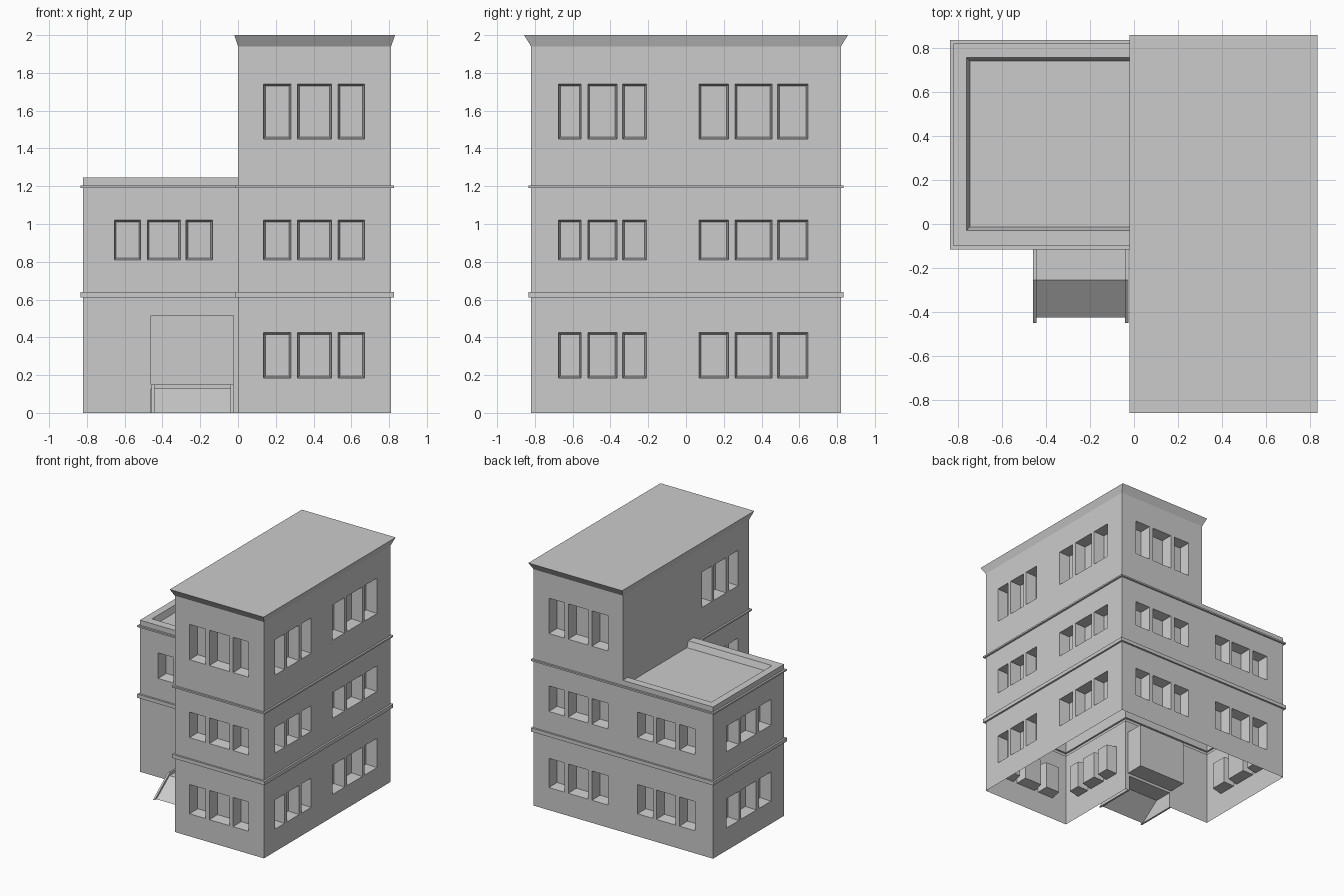
import bpy, bmesh
from mathutils import Vector

if "Cube" in bpy.data.objects:
    bpy.data.objects.remove(bpy.data.objects["Cube"])

X_L, X_M, X_R = -0.82, 0.0, 0.81          # wing left, junction, tower right
Y_F, Y_W, Y_B = -0.82, -0.10, 0.82        # tower front, wing front, back
Z_WING, Z_TOWER = 1.245, 1.94
BANDS = [(0.61, 0.64), (1.19, 1.203)]
FLOORS = [(0.185, 0.425), (0.81, 1.02), (1.45, 1.74)]
TOWER_X = [(0.135, 0.28), (0.315, 0.495), (0.53, 0.67)]
WING_X = [(-0.655, -0.515), (-0.48, -0.305), (-0.275, -0.135)]
SIDE_F = [(-0.675, -0.555), (-0.52, -0.365), (-0.335, -0.21)]
SIDE_B = [(0.07, 0.225), (0.26, 0.455), (0.485, 0.645)]
DOOR = (-0.46, -0.025, 0.15, 0.515)


def face(bm, *pts):
    bm.faces.new([bm.verts.new(p) for p in pts])


def finish(bm, name, recalc=False):
    bmesh.ops.remove_doubles(bm, verts=bm.verts, dist=1e-5)
    if recalc:
        bmesh.ops.recalc_face_normals(bm, faces=bm.faces)
    me = bpy.data.meshes.new(name)
    bm.to_mesh(me)
    bm.free()
    ob = bpy.data.objects.new(name, me)
    bpy.context.collection.objects.link(ob)
    return ob


def windows(spans, floors):
    return [(a, b, z0, z1, 0.09, 0.01) for a, b in spans for z0, z1 in floors]


def wall(bm, a, b, z0, z1, holes=(), gaps=()):
    """Single-skin wall from a to b (outside on the right), with recesses and gaps."""
    a, b = Vector((*a, 0)), Vector((*b, 0))
    d = (b - a).normalized()
    n = d.cross(Vector((0, 0, 1)))
    ax = 0 if abs(d.x) > 0.5 else 1
    length = (b - a).length

    def local(r):
        u = sorted((c - a[ax]) * d[ax] for c in r[:2])
        return (*u, *r[2:])

    def P(u, z, depth=0):
        return a + d * u - n * depth + Vector((0, 0, z))

    holes = [local(h) for h in holes]
    gaps = [local(g) for g in gaps] + [(-1, 9, lo, hi) for lo, hi in BANDS if z0 <= lo]
    rects = holes + gaps
    us = sorted({0, length} | {round(u, 5) for r in rects for u in r[:2] if 0 < u < length})
    zs = sorted({z0, z1} | {z for r in rects for z in r[2:4] if z0 < z < z1})
    for u0, u1 in zip(us, us[1:]):
        for w0, w1 in zip(zs, zs[1:]):
            cu, cz = (u0 + u1) / 2, (w0 + w1) / 2
            if not any(r[0] < cu < r[1] and r[2] < cz < r[3] for r in rects):
                face(bm, P(u0, w0), P(u1, w0), P(u1, w1), P(u0, w1))
    for u0, u1, w0, w1, dep, t in holes:
        o = [P(u0, w0), P(u1, w0), P(u1, w1), P(u0, w1)]
        i = [P(u0 + t, w0 + t, dep), P(u1 - t, w0 + t, dep),
             P(u1 - t, w1 - t, dep), P(u0 + t, w1 - t, dep)]
        face(bm, *i)
        for k in range(4):
            m = (k + 1) % 4
            face(bm, o[k], o[m], i[m], i[k])


def rect(x0, y0, x1, y1, z):
    return [Vector(p) for p in ((x0, y0, z), (x1, y0, z), (x1, y1, z), (x0, y1, z))]


# Tower walls, open underneath
bm = bmesh.new()
wall(bm, (X_M, Y_F), (X_R, Y_F), 0, Z_TOWER, windows(TOWER_X, FLOORS))
wall(bm, (X_R, Y_F), (X_R, Y_B), 0, Z_TOWER, windows(SIDE_F + SIDE_B, FLOORS))
wall(bm, (X_R, Y_B), (X_M, Y_B), 0, Z_TOWER, windows(TOWER_X, FLOORS))
wall(bm, (X_M, Y_W), (X_M, Y_F), 0, Z_TOWER, windows(SIDE_F, FLOORS))
wall(bm, (X_M, Y_B), (X_M, Y_W), 1.195, Z_TOWER)
finish(bm, "tower_walls")

# Wing walls with the recessed doorway
bm = bmesh.new()
low = FLOORS[:2]
wall(bm, (X_L, Y_W), (X_M, Y_W), 0, Z_WING,
     windows(WING_X, FLOORS[1:2]) + [(*DOOR, 0.15, 0.0)], [(DOOR[0], DOOR[1], 0, 0.128)])
wall(bm, (X_M, Y_B), (X_L, Y_B), 0, Z_WING, windows(WING_X, low))
wall(bm, (X_L, Y_B), (X_L, Y_W), 0, Z_WING, windows(SIDE_B, low))
finish(bm, "wing_walls")

# Wing roof: flat parapet rim and sunken deck, open toward the tower
bm = bmesh.new()
loops = [(X_L, Y_W, Y_B, Z_WING), (-0.76, -0.03, 0.755, Z_WING), (-0.745, -0.013, 0.74, 1.195)]
paths = [[(X_M, y0, z), (x, y0, z), (x, y1, z), (X_M, y1, z)] for x, y0, y1, z in loops]
for p, q in zip(paths, paths[1:]):
    for k in range(3):
        face(bm, p[k + 1], p[k], q[k], q[k + 1])
face(bm, *reversed(paths[-1]))
finish(bm, "wing_roof")

# Tower roof with flared cornice
bm = bmesh.new()
lo, hi = rect(X_M, Y_F, X_R, Y_B, Z_TOWER), rect(-0.02, -0.857, 0.832, 0.857, 2.0)
for k in range(4):
    m = (k + 1) % 4
    face(bm, lo[k], lo[m], hi[m], hi[k])
face(bm, *hi)
finish(bm, "tower_roof")

# Projecting bands round the L-shaped plan
plan = [(X_L, Y_W, -1, -1), (X_M, Y_W, -1, -1), (X_M, Y_F, -1, -1),
        (X_R, Y_F, 1, -1), (X_R, Y_B, 1, 1), (X_L, Y_B, -1, 1)]
for i, (z0, z1) in enumerate(BANDS):
    bm = bmesh.new()
    prof = [(0, z0), (0.015, z0), (0.015, z1), (0, z1)]
    rings = [[(x + sx * o, y + sy * o, z) for x, y, sx, sy in plan] for o, z in prof]
    for p, q in zip(rings, rings[1:]):
        for k in range(6):
            m = (k + 1) % 6
            face(bm, p[k], p[m], q[m], q[k])
    finish(bm, f"band_{i + 1}")

# Entrance landing and ramp
bm = bmesh.new()
x0, x1 = -0.443, -0.04
side = [(Y_W, 0.128), (-0.255, 0.128), (-0.425, 0.0)]
for (ya, za), (yb, zb) in zip(side, side[1:]):
    face(bm, (x0, yb, zb), (x1, yb, zb), (x1, ya, za), (x0, ya, za))
finish(bm, "entrance_ramp")

# Sloping curbs on both sides of the ramp
prof = [(Y_W, 0), (-0.45, 0), (-0.255, 0.15), (Y_W, 0.15)]
for name, a, b in (("left_curb", -0.458, x0), ("right_curb", x1, -0.025)):
    bm = bmesh.new()
    A, B = [[(x, y, z) for y, z in prof] for x in (a, b)]
    face(bm, *A)
    face(bm, *reversed(B))
    for k in range(4):
        m = (k + 1) % 4
        face(bm, A[m], A[k], B[k], B[m])
    finish(bm, name, recalc=True)
